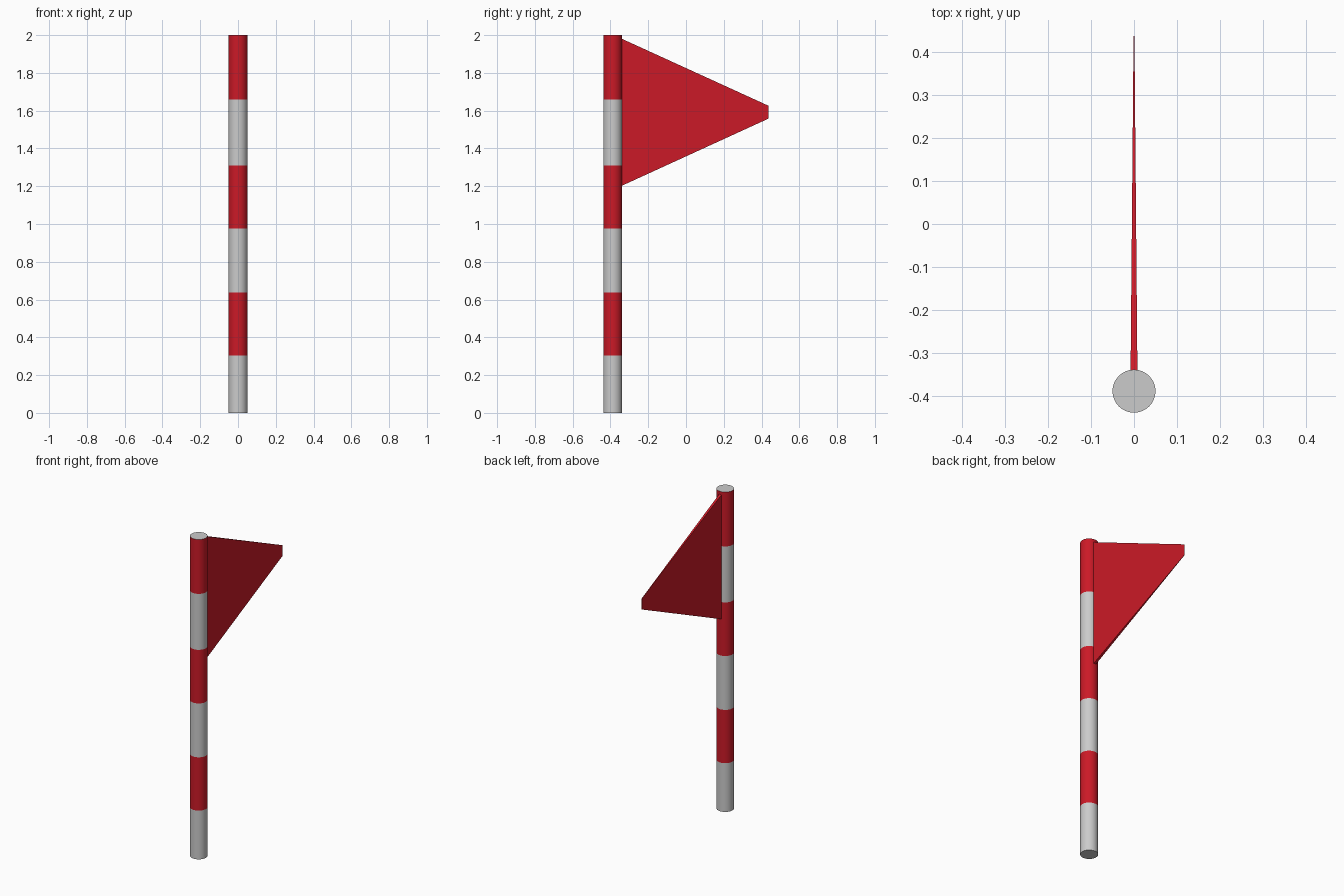
import bpy, bmesh

if "Cube" in bpy.data.objects:
    bpy.data.objects.remove(bpy.data.objects["Cube"])

POLE_Y, RADIUS, SIDES = -0.388, 0.05, 32

red = bpy.data.materials.new("red")
red.diffuse_color = (0.6, 0.01, 0.02, 1)
red.use_nodes = True
red.node_tree.nodes["Principled BSDF"].inputs["Base Color"].default_value = red.diffuse_color


def add_object(name, bm, material=None):
    bmesh.ops.recalc_face_normals(bm, faces=bm.faces)
    mesh = bpy.data.meshes.new(name)
    bm.to_mesh(mesh)
    bm.free()
    obj = bpy.data.objects.new(name, mesh)
    bpy.context.collection.objects.link(obj)
    if material:
        mesh.materials.append(material)
    return obj


def pole_band(name, z0, z1, material, cap_z=None):
    # open tube section, keeping the end disc only at cap_z
    bm = bmesh.new()
    bmesh.ops.create_cone(bm, cap_ends=True, cap_tris=False, segments=SIDES,
                          radius1=RADIUS, radius2=RADIUS, depth=z1 - z0)
    bmesh.ops.translate(bm, verts=bm.verts, vec=(0, POLE_Y, (z0 + z1) / 2))
    bm.normal_update()
    caps = [f for f in bm.faces if abs(f.normal.z) > 0.5]
    drop = [f for f in caps if cap_z is None
            or abs(f.calc_center_median().z - cap_z) > 0.01]
    bmesh.ops.delete(bm, geom=drop, context='FACES')
    for f in bm.faces:
        f.smooth = len(f.verts) == 4
        # the end discs stay grey
        f.material_index = 1 if material and len(f.verts) > 4 else 0
    for e in bm.edges:
        if any(len(f.verts) > 4 for f in e.link_faces):
            e.smooth = False
    obj = add_object(name, bm, material)
    if material and cap_z is not None:
        obj.data.materials.append(None)
    return obj


# striped pole, grey at the bottom and red at the top
levels = [0, 0.305, 0.638, 0.975, 1.31, 1.66, 2.0]
for i, (z0, z1) in enumerate(zip(levels, levels[1:])):
    cap = {0: 0.0, 5: 2.0}.get(i)
    pole_band(f"pole_band_{i + 1}", z0, z1, red if i % 2 else None, cap)

# pennant: thick at the pole, thin at the blunt tip
bm = bmesh.new()
root, tip = [
    [bm.verts.new((x, y, z)) for x, z in ((-t, lo), (t, lo), (t, hi), (-t, hi))]
    for y, t, lo, hi in ((-0.345, 0.008, 1.20, 1.983), (0.437, 0.001, 1.558, 1.626))]
bm.faces.new(root)
bm.faces.new(tip)
for i in range(4):
    j = (i + 1) % 4
    bm.faces.new((root[i], root[j], tip[j], tip[i]))
add_object("pennant", bm, red)
